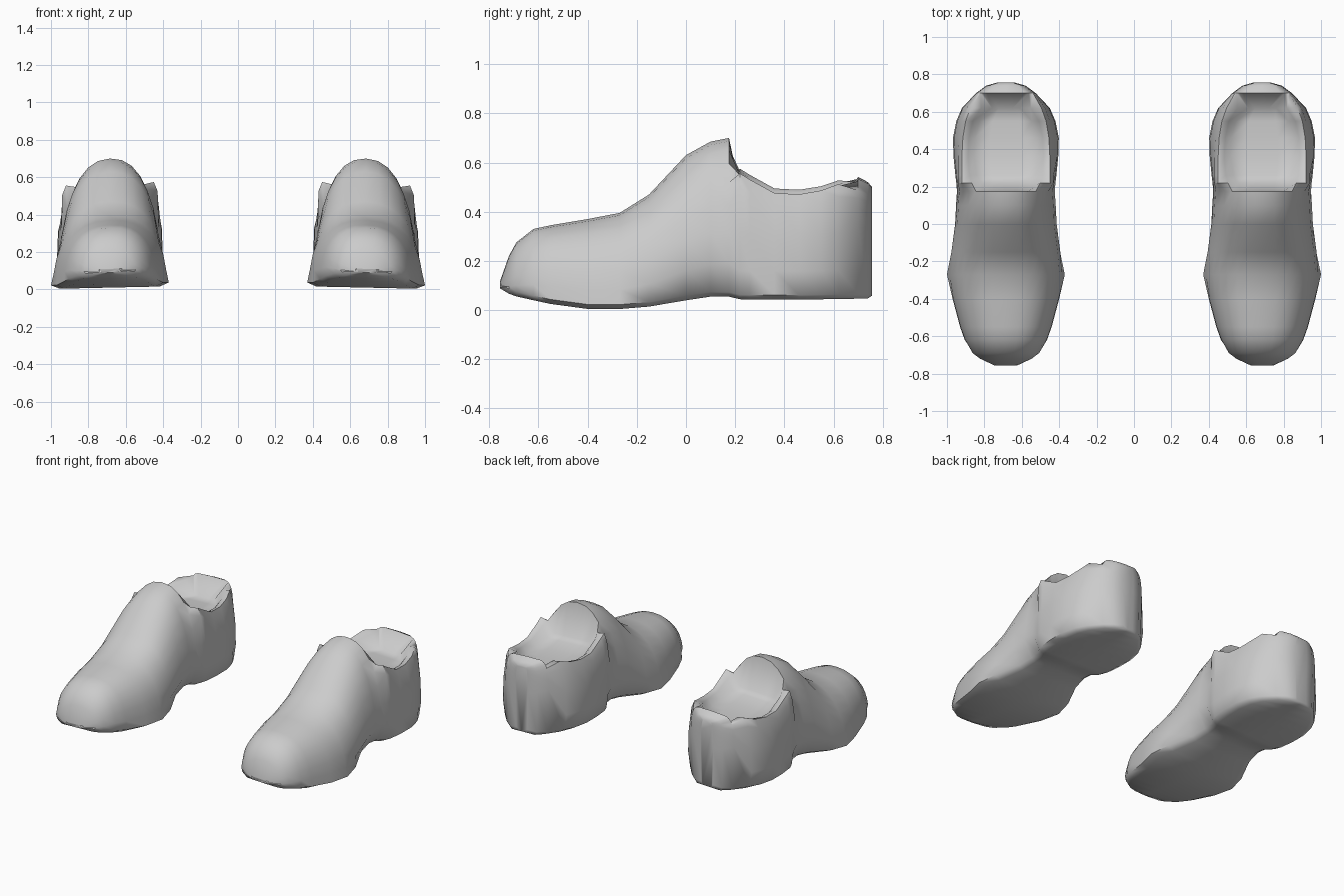
import bpy
import math
from mathutils import Vector

if "Cube" in bpy.data.objects:
    bpy.data.objects.remove(bpy.data.objects["Cube"], do_unlink=True)

CENTRE = 0.685   # sideways offset of each shoe
STEPS = 8        # points from the side of a section to its middle

grey = bpy.data.materials.new("plain grey")
grey.use_nodes = True
colour = (0.6, 0.6, 0.6, 1)
grey.diffuse_color = colour
grey.node_tree.nodes["Principled BSDF"].inputs["Base Color"].default_value = colour

# closed sections: y, half width, sole half width, bottom, top, squareness
FRONT = [
    (-.757, .06, .05, .09, .115, 2),
    (-.72, .14, .13, .07, .22, 2.2),
    (-.69, .18, .17, .06, .275, 2.3),
    (-.62, .22, .22, .045, .33, 2.4),
    (-.55, .245, .245, .03, .345, 2.4),
    (-.4, .285, .285, .01, .37, 2.4),
    (-.27, .305, .315, .01, .395, 2.3),
    (-.15, .295, .29, .02, .47, 2.3),
    (0, .275, .225, .045, .63, 2.3),
    (.1, .27, .21, .06, .685, 2.3),
    (.175, .265, .22, .06, .7, 2.3),
]
BACK = [
    (.7, .16, .15, .05, .54, 7),
    (.74, .105, .1, .05, .52, 7),
    (.757, .045, .04, .06, .5, 7),
]
# open sections: y, half width, sole half width, rim half width, rim, inner half width, floor
OPEN = [
    (.22, .265, .25, .235, .565, .13, .48),
    (.26, .27, .265, .235, .54, .155, .46),
    (.36, .28, .275, .235, .485, .17, .44),
    (.46, .283, .275, .23, .48, .165, .43),
    (.55, .265, .255, .215, .495, .14, .43),
    (.62, .235, .22, .19, .52, .075, .43),
]


def sole_points(sole, low):
    return [(0, low), (sole * .85, low), (sole, low + .02)]


def closed_half(half, sole, low, top, power):
    pts = sole_points(sole, low)
    for i in range(STEPS):
        a = math.radians(10 + 80 * i / (STEPS - 1))
        x = half * max(math.cos(a), 0) ** (2 / power)
        z = low + (top - low) * math.sin(a) ** (2 / power)
        pts.append((x if i < STEPS - 1 else 0, z))
    return pts


def open_half(half, sole, rim, rim_z, inner, floor):
    mid = (rim + inner) / 2
    return sole_points(sole, .05) + [
        (half, .17), (half * .98, .32), (rim + .02, rim_z - .05), (rim, rim_z),
        (mid, rim_z - .01), (inner, floor), (inner / 2, floor), (0, floor)]


def build_shoe(name, side):
    # full loop for each section, in order along the shoe
    halves = [(r[0], closed_half(*r[1:])) for r in FRONT]
    halves += [(r[0], open_half(*r[1:])) for r in OPEN]
    halves += [(r[0], closed_half(*r[1:])) for r in BACK]
    verts, faces = [], []
    for y, pts in halves:
        loop = pts + [(-x, z) for x, z in pts[-2:0:-1]]
        for x, z in loop:
            z -= .04 * x * min(1, z * 4 + .5)      # slight lean to the outside
            verts.append(Vector((side * (CENTRE + x), y, z)))
    n = len(loop)
    for s in range(len(halves) - 1):
        for i in range(n):
            j = (i + 1) % n
            quad = [s * n + i, s * n + j, (s + 1) * n + j, (s + 1) * n + i]
            faces.append(quad)
    faces.append(list(range(n))[::-1])
    faces.append(list(range(len(verts) - n, len(verts))))
    if side > 0:
        faces = [f[::-1] for f in faces]
    mesh = bpy.data.meshes.new(name)
    mesh.from_pydata(verts, [], faces)
    mesh.materials.append(grey)
    shoe = bpy.data.objects.new(name, mesh)
    bpy.context.collection.objects.link(shoe)
    bpy.ops.object.select_all(action="DESELECT")
    shoe.select_set(True)
    bpy.context.view_layer.objects.active = shoe
    bpy.ops.object.mode_set(mode="EDIT")
    bpy.ops.mesh.select_all(action="SELECT")
    bpy.ops.mesh.normals_make_consistent(inside=False)
    bpy.ops.object.mode_set(mode="OBJECT")
    bpy.ops.object.shade_smooth_by_angle(angle=math.radians(60))


build_shoe("left_shoe", 1)
build_shoe("right_shoe", -1)
